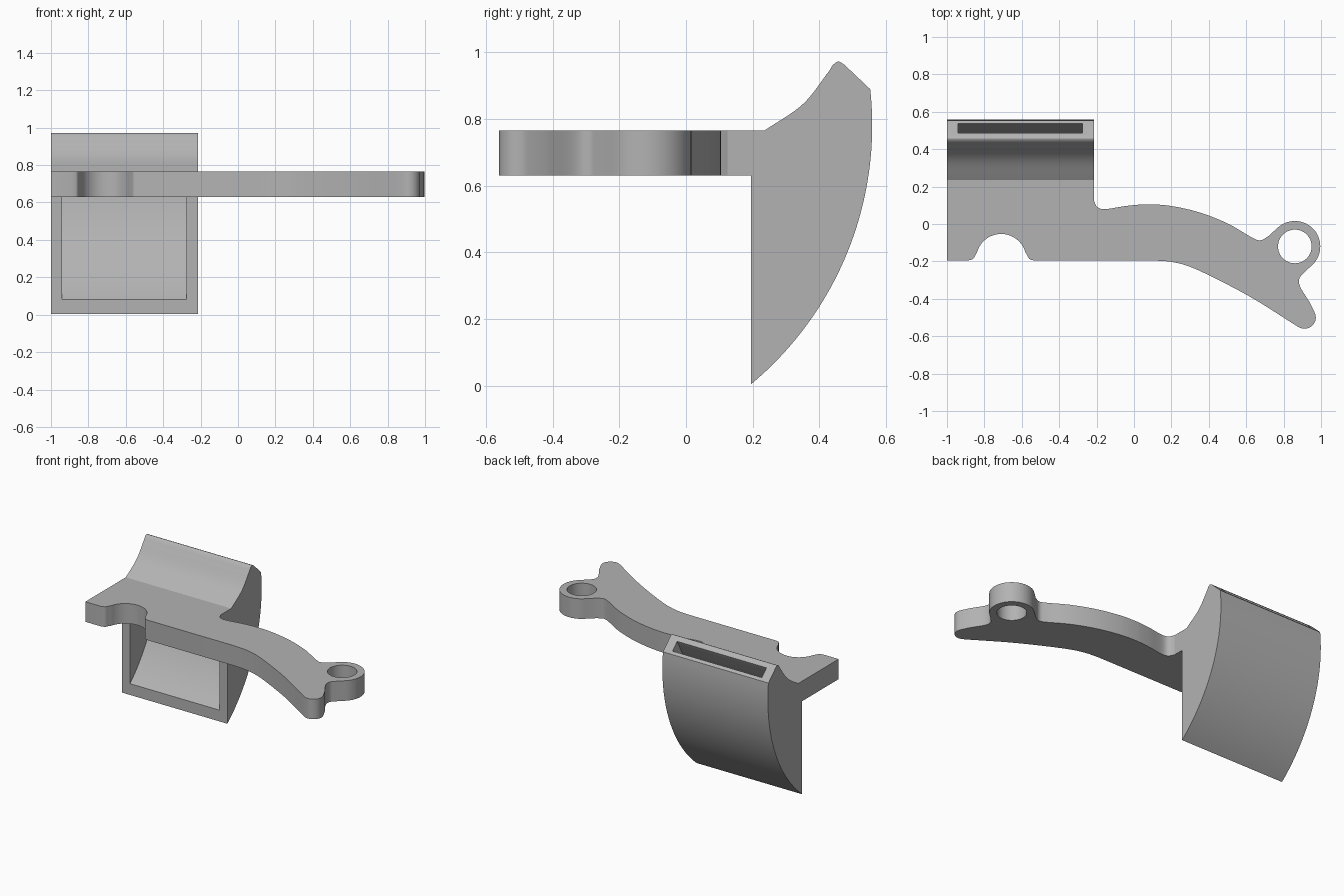
import bpy, bmesh
from math import sin, cos, radians
from mathutils import Vector

cube = bpy.data.objects.get("Cube")
if cube:
    bpy.data.objects.remove(cube, do_unlink=True)

grey = bpy.data.materials.new("plain grey")
grey.use_nodes = True
colour = (0.45, 0.45, 0.45, 1)
grey.diffuse_color = colour
grey.node_tree.nodes["Principled BSDF"].inputs["Base Color"].default_value = colour


def arc(cx, cy, r, start, end, n=16):
    """Points on a circle, angles in degrees."""
    angles = [radians(start + (end - start) * i / n) for i in range(n + 1)]
    return [(cx + r * cos(a), cy + r * sin(a)) for a in angles]


def curve(points, n=6):
    """Smooth curve through the given points."""
    p = [Vector(q) for q in points]
    p = [2 * p[0] - p[1]] + p + [2 * p[-1] - p[-2]]
    out = []
    for a, b, c, d in zip(p, p[1:], p[2:], p[3:]):
        for i in range(n):
            t = i / n
            out.append(tuple(0.5 * (2 * b + (c - a) * t + (2 * a - 5 * b + 4 * c - d) * t ** 2
                                    + (3 * b - a - 3 * c + d) * t ** 3)))
    return out + [tuple(p[-2])]


def prism(name, outline, low, high, place):
    """Extrude a closed outline; place maps (u, v, depth) to a position."""
    bm = bmesh.new()
    base = [bm.verts.new(place(u, v, low)) for u, v in outline]
    face = bm.faces.new(base)
    moved = bmesh.ops.extrude_face_region(bm, geom=[face])["geom"]
    shift = Vector(place(0, 0, high)) - Vector(place(0, 0, low))
    bmesh.ops.translate(bm, vec=shift, verts=[g for g in moved if isinstance(g, bmesh.types.BMVert)])
    bmesh.ops.remove_doubles(bm, verts=bm.verts, dist=0.0005)
    bmesh.ops.recalc_face_normals(bm, faces=bm.faces)
    mesh = bpy.data.meshes.new(name)
    bm.to_mesh(mesh)
    bm.free()
    mesh.materials.append(grey)
    obj = bpy.data.objects.new(name, mesh)
    bpy.context.collection.objects.link(obj)
    return obj


def cut(obj, cutter):
    """Subtract the cutter, then smooth the curved walls."""
    mod = obj.modifiers.new("cut", "BOOLEAN")
    mod.operation, mod.solver, mod.object = "DIFFERENCE", "EXACT", cutter
    bpy.ops.object.select_all(action="DESELECT")
    bpy.context.view_layer.objects.active = obj
    obj.select_set(True)
    bpy.ops.object.modifier_apply(modifier=mod.name)
    bpy.data.objects.remove(cutter, do_unlink=True)
    bpy.ops.object.shade_smooth_by_angle(angle=radians(25))


def flat(u, v, d):
    return (u, v, d)


def side(u, v, d):
    return (d, u, v)


# Flat arm with a clearance notch, a pointed tail and a ring
outline = [(-1, 0.195), (-1, -0.195)]
outline += curve([(-0.885, -0.195), (-0.86, -0.186), (-0.845, -0.16)])
outline += arc(-0.71, -0.187, 0.134, 165, 15, 20)
outline += curve([(-0.575, -0.16), (-0.56, -0.186), (-0.535, -0.195)])
outline += curve([(0.11, -0.195), (0.22, -0.206), (0.35, -0.25), (0.617, -0.387), (0.873, -0.547)])
outline += arc(0.912, -0.5, 0.06, -125, 25)
outline += curve([(0.94, -0.42), (0.888, -0.335), (0.885, -0.29), (0.912, -0.257)])
outline += arc(0.86, -0.12, 0.136, -50, 135, 32)
outline += curve([(0.715, -0.068), (0.675, -0.087), (0.63, -0.072), (0.5, 0.003), (0.35, 0.062),
                  (0.2, 0.096), (0.08, 0.105), (-0.03, 0.098), (-0.15, 0.08), (-0.195, 0.09),
                  (-0.215, 0.125)])
outline += [(-0.215, 0.195)]
arm = prism("mounting_arm", outline, 0.63, 0.765, flat)
cut(arm, prism("ring_hole", arc(0.86, -0.12, 0.09, 0, 352.5, 47), 0.5, 0.9, flat))

# Curved duct, open at the front and through a slot at the top
shell = arc(-0.451, 0.78, 1.009, -50.2, 6.2, 32)
shell += curve([(0.475, 0.962), (0.457, 0.972), (0.44, 0.962)], 4)
shell += curve([(0.43, 0.945), (0.35, 0.844), (0.235, 0.765)], 8)
shell += [(0.195, 0.765)]
duct = prism("air_duct", shell, -1, -0.215, side)

# Hollow that narrows from the front opening to the slot
hollow = [(0.1, 0.63), (0.1, 0.08)] + arc(-0.451, 0.78, 0.952, -47.3, -10, 20)
hollow += curve([(0.505, 0.75), (0.536, 0.903), (0.56, 0.99)])
hollow += [(0.51, 1.02)] + curve([(0.486, 0.948), (0.4, 0.8), (0.3, 0.69), (0.195, 0.63)])
cut(duct, prism("duct_hollow", hollow, -0.94, -0.275, side))
